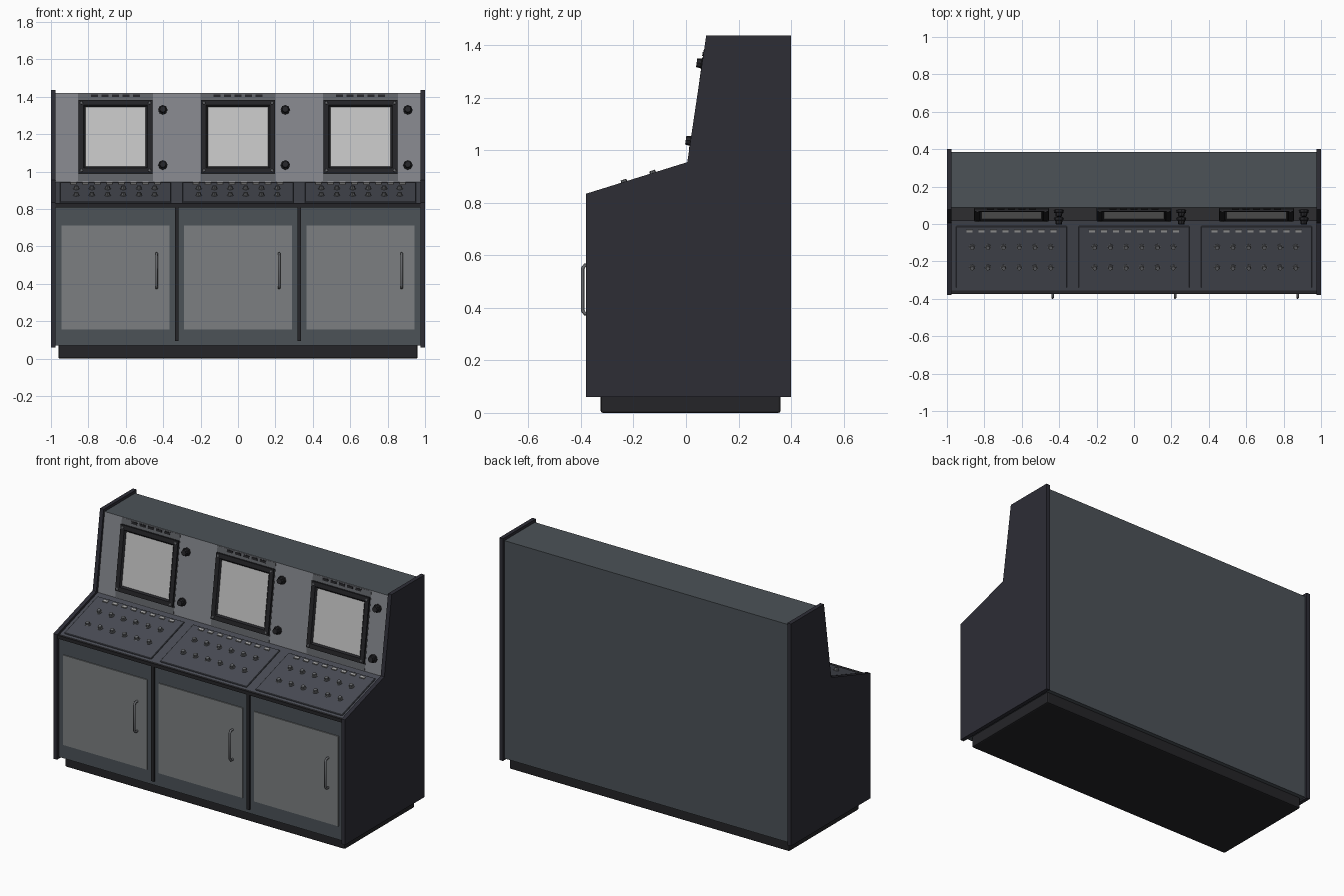
import bpy
from math import atan2, cos, sin, pi
from mathutils import Matrix, Vector

cube = bpy.data.objects.get("Cube")
if cube:
    bpy.data.objects.remove(cube, do_unlink=True)


def material(name, r, g, b):
    m = bpy.data.materials.new(name)
    m.use_nodes = True
    m.diffuse_color = (r, g, b, 1)
    m.node_tree.nodes["Principled BSDF"].inputs["Base Color"].default_value = (r, g, b, 1)
    return m


STEEL = material("slate steel", 0.072, 0.085, 0.097)
SIDE = material("dark side paint", 0.026, 0.026, 0.036)
BLACK = material("black trim", 0.018, 0.018, 0.021)
DOOR = material("door grey", 0.20, 0.212, 0.218)
FACE = material("light panel grey", 0.23, 0.237, 0.26)
STRIP = material("mid panel grey", 0.12, 0.125, 0.14)
DESK = material("desk blue grey", 0.066, 0.071, 0.088)
SCREEN = material("screen grey", 0.56, 0.56, 0.56)
METAL = material("knob metal", 0.13, 0.135, 0.145)
KEY = material("key light grey", 0.36, 0.36, 0.36)


def add_mesh(name, verts, faces, mat, matrix=Matrix()):
    me = bpy.data.meshes.new(name)
    me.from_pydata(verts, [], faces)
    me.materials.append(mat)
    ob = bpy.data.objects.new(name, me)
    ob.matrix_world = matrix
    bpy.context.collection.objects.link(ob)
    return ob


def bevel(ob, width, segments=1):
    mod = ob.modifiers.new("Bevel", "BEVEL")
    mod.width = width
    mod.segments = segments


def prism(name, profile, x0, x1, mat):
    """Extrude a counter-clockwise (y, z) profile along x."""
    n = len(profile)
    verts = [(x, y, z) for x in (x0, x1) for y, z in profile]
    faces = [tuple(range(n))[::-1], tuple(range(n, 2 * n))]
    faces += [(i, (i + 1) % n, n + (i + 1) % n, n + i) for i in range(n)]
    return add_mesh(name, verts, faces, mat)


def box(name, x, y, z, mat, matrix=Matrix()):
    """Box from three (low, high) ranges."""
    ob = prism(name, [(y[0], z[0]), (y[1], z[0]), (y[1], z[1]), (y[0], z[1])], x[0], x[1], mat)
    ob.matrix_world = matrix
    return ob


def knob(name, x, s, rings, mat, matrix, sides=8):
    """Turned knob from (radius, height) rings, standing on a sloped plane."""
    verts = [(x + r * cos(2 * pi * i / sides), s + r * sin(2 * pi * i / sides), h)
             for r, h in rings for i in range(sides)]
    faces = [tuple(range(sides))[::-1],
             tuple(range(len(verts) - sides, len(verts)))]
    for k in range(len(rings) - 1):
        a = k * sides
        faces += [(a + i, a + (i + 1) % sides, a + sides + (i + 1) % sides, a + sides + i)
                  for i in range(sides)]
    return add_mesh(name, verts, faces, mat, matrix)


def slope(a, b):
    """Plane through two (y, z) points: local y climbs it, local z leaves it."""
    angle = atan2(b[1] - a[1], b[0] - a[0])
    return Matrix.Translation((0, a[0], a[1])) @ Matrix.Rotation(angle, 4, "X")


# Cabinet body, with the raked instrument face in a lighter paint
desk_low, desk_high, face_top = (-0.36, 0.825), (0.02, 0.945), (0.087, 1.42)
body = prism("cabinet_body", [(-0.36, 0.07), (0.385, 0.07), (0.385, 1.42),
                              face_top, desk_high, desk_low], -0.98, 0.98, STEEL)
body.data.materials.append(FACE)
body.data.materials.append(DESK)
for p in body.data.polygons:
    if p.normal.y < -0.9 and p.normal.z > 0.05:
        p.material_index = 1
    elif p.normal.z > 0.5 and p.normal.y < -0.1:
        p.material_index = 2

# Side panels standing proud of the body
for label, s in (("left", 1), ("right", -1)):
    x0, x1 = sorted((s * 0.975, s))
    prism(label + "_side_panel", [(-0.38, 0.06), (0.4, 0.06), (0.4, 1.437), (0.077, 1.437),
                                  (0.005, 0.955), (-0.38, 0.835)], x0, x1, SIDE)

# Plinth and front trim
bevel(box("plinth", (-0.96, 0.96), (-0.325, 0.36), (0, 0.075), BLACK), 0.008, 2)
box("desk_edge_trim", (-0.975, 0.975), (-0.373, -0.355), (0.808, 0.829), BLACK)
for label, s in (("left", 1), ("right", -1)):
    box(label + "_door_divider", (s * 0.327 - 0.01, s * 0.327 + 0.01),
        (-0.37, -0.355), (0.095, 0.81), BLACK)

DESK_PLANE = slope(desk_low, desk_high)
FACE_PLANE = slope(desk_high, face_top)


def screen_frame(name, cx, cy, outer, inner, h):
    """Square bezel with a sloping inner lip."""
    loops = ((outer, 0), (outer, h), (inner + 0.01, h), (inner, 0.003))
    verts = [(cx + sx * r, cy + sy * r, z) for r, z in loops
             for sx, sy in ((-1, -1), (1, -1), (1, 1), (-1, 1))]
    faces = [(4 * k + i, 4 * k + (i + 1) % 4, 4 * k + 4 + (i + 1) % 4, 4 * k + 4 + i)
             for k in range(3) for i in range(4)]
    return add_mesh(name, verts, faces, BLACK, FACE_PLANE)


def handle(name, x):
    """Bent round bar on the door."""
    cu = bpy.data.curves.new(name, "CURVE")
    cu.dimensions = "3D"
    cu.bevel_depth = 0.007
    cu.bevel_resolution = 2
    cu.use_fill_caps = True
    path = [(-0.36, 0.378), (-0.385, 0.378), (-0.394, 0.39),
            (-0.394, 0.55), (-0.385, 0.562), (-0.36, 0.562)]
    sp = cu.splines.new("POLY")
    sp.points.add(len(path) - 1)
    for pt, (y, z) in zip(sp.points, path):
        pt.co = (x, y, z, 1)
    cu.materials.append(METAL)
    ob = bpy.data.objects.new(name, cu)
    bpy.context.collection.objects.link(ob)


# Three identical bays
for bay, cx in (("right", -0.655), ("middle", 0), ("left", 0.655)):
    # Door and handle
    box(bay + "_door", (cx - 0.288, cx + 0.288), (-0.366, -0.355), (0.155, 0.712), DOOR)
    handle(bay + "_door_handle", cx + 0.22)

    # Desk plate with two rows of knobs and a row of keys
    bevel(box(bay + "_desk_plate", (cx - 0.298, cx + 0.298), (0.022, 0.365),
              (-0.004, 0.007), DESK, DESK_PLANE), 0.003)
    for row, s in (("front", 0.135), ("rear", 0.25)):
        for i in range(6):
            knob(f"{bay}_{row}_knob_{i + 1}", cx + (i - 2.5) * 0.084, s,
                 [(0.017, 0.005), (0.017, 0.01), (0.013, 0.011), (0.011, 0.024)],
                 METAL, DESK_PLANE)
    for i in range(8):
        kx = cx + (i - 3.5) * 0.0645
        box(f"{bay}_key_{i + 1}", (kx - 0.016, kx + 0.016), (0.333, 0.349),
            (0.004, 0.014), KEY, DESK_PLANE)

    # Instrument strip, screen, bezel and corner screws
    box(bay + "_face_strip", (cx - 0.2, cx + 0.2), (0.004, 0.476),
        (-0.003, 0.002), STRIP, FACE_PLANE)
    mid = 0.242
    screen_frame(bay + "_screen_bezel", cx, mid, 0.197, 0.16, 0.014)
    box(bay + "_screen", (cx - 0.161, cx + 0.161), (mid - 0.161, mid + 0.161),
        (-0.002, 0.004), SCREEN, FACE_PLANE)
    for i, (sx, sy) in enumerate(((-1, -1), (1, -1), (1, 1), (-1, 1))):
        knob(f"{bay}_bezel_screw_{i + 1}", cx + sx * 0.182, mid + sy * 0.182,
             [(0.009, 0.012), (0.007, 0.017)], METAL, FACE_PLANE)

    # Vent slots above the screen
    for i in range(5):
        vx = cx + (i - 2) * 0.0565
        box(f"{bay}_vent_{i + 1}", (vx - 0.019, vx + 0.019), (0.457, 0.471),
            (0, 0.006), BLACK, FACE_PLANE)

    # Adjusting knobs beside the screen
    for label, s in (("lower", 0.09), ("upper", 0.388)):
        knob(f"{bay}_{label}_adjuster", cx + 0.253, s,
             [(0.025, 0), (0.025, 0.014), (0.019, 0.016), (0.017, 0.034)], BLACK, FACE_PLANE)
